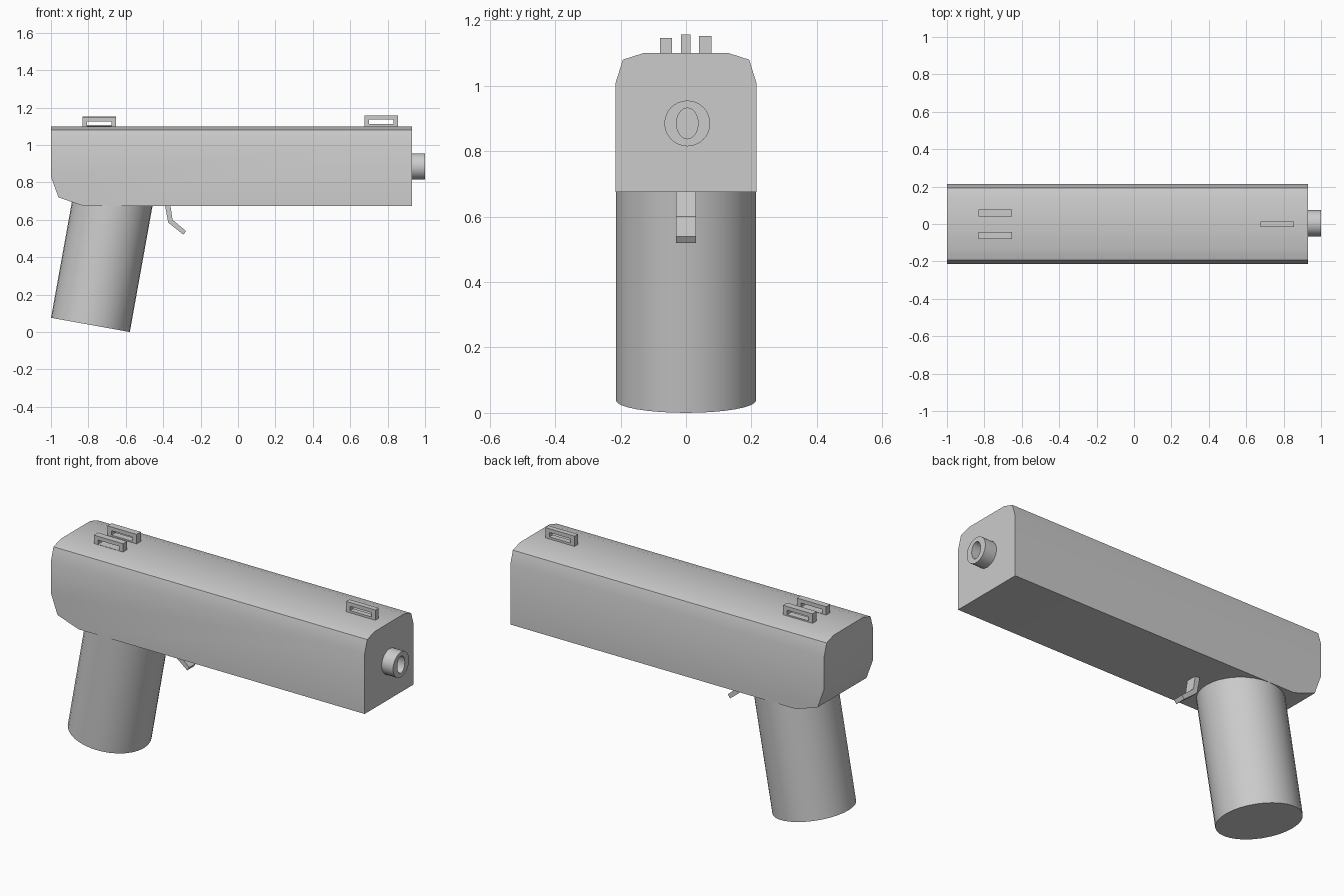
import bpy, bmesh, math
from mathutils import Vector, Matrix

if "Cube" in bpy.data.objects:
    bpy.data.objects.remove(bpy.data.objects["Cube"])


def finish(bm, name, smooth=True):
    bmesh.ops.recalc_face_normals(bm, faces=bm.faces)
    mesh = bpy.data.meshes.new(name)
    bm.to_mesh(mesh)
    bm.free()
    ob = bpy.data.objects.new(name, mesh)
    bpy.context.collection.objects.link(ob)
    if smooth:
        bpy.ops.object.select_all(action='DESELECT')
        ob.select_set(True)
        bpy.context.view_layer.objects.active = ob
        bpy.ops.object.shade_smooth_by_angle(angle=math.radians(30))
    return ob


def extrude(points, offset):
    """Solid made by pushing a closed outline along an offset."""
    bm = bmesh.new()
    face = bm.faces.new([bm.verts.new(p) for p in points])
    res = bmesh.ops.extrude_face_region(bm, geom=[face], use_keep_orig=True)
    verts = [g for g in res['geom'] if isinstance(g, bmesh.types.BMVert)]
    bmesh.ops.translate(bm, verts=verts, vec=offset)
    return bm


def tube(name, outer, inner, offset):
    """Closed ring between two outlines with equal point counts."""
    bm = bmesh.new()
    off = Vector(offset)
    loops = [[bm.verts.new(Vector(p) + d) for p in pts]
             for pts, d in ((outer, off * 0), (outer, off), (inner, off), (inner, off * 0))]
    n = len(outer)
    for k in range(4):
        a, b = loops[k], loops[(k + 1) % 4]
        for i in range(n):
            j = (i + 1) % n
            bm.faces.new((a[i], a[j], b[j], b[i]))
    return finish(bm, name)


# Body: chamfered section along x, lower rear corner trimmed in two cuts
half = [(0.215, 0.675), (0.215, 1.01), (0.193, 1.08), (0.13, 1.10)]
section = half + [(-y, z) for y, z in reversed(half)]
bm = extrude([(-1.0, y, z) for y, z in section], (1.93, 0, 0))
rear = [(-1.0, 0.83), (-0.96, 0.72), (-0.83, 0.675)]
for (x0, z0), (x1, z1) in zip(rear, rear[1:]):
    res = bmesh.ops.bisect_plane(
        bm, geom=bm.verts[:] + bm.edges[:] + bm.faces[:], dist=1e-5,
        plane_co=(x0, 0, z0), plane_no=(z1 - z0, 0, x0 - x1), clear_outer=True)
    cut = [g for g in res['geom_cut'] if isinstance(g, bmesh.types.BMEdge)]
    bmesh.ops.holes_fill(bm, edges=cut, sides=0)
finish(bm, "body")

# Grip: round, leaning back
bm = bmesh.new()
bmesh.ops.create_cone(bm, cap_ends=True, segments=32, radius1=0.214, radius2=0.214,
                      depth=0.72, matrix=Matrix.Translation((0, 0, 0.36)))
bmesh.ops.transform(bm, verts=bm.verts, matrix=Matrix.Translation((-0.789, 0, 0.038))
                    @ Matrix.Rotation(math.radians(10.2), 4, 'Y'))
finish(bm, "grip")


# Muzzle: round outside, oval bore
def ellipse(ry, rz, n=32):
    return [(0.93, 0.004 + ry * math.cos(2 * math.pi * i / n),
             0.885 + rz * math.sin(2 * math.pi * i / n)) for i in range(n)]


tube("muzzle", ellipse(0.07, 0.07), ellipse(0.033, 0.047), (0.07, 0, 0))

# Trigger: bent strip
trigger = [(-0.395, 0.70), (-0.365, 0.70), (-0.35, 0.60), (-0.278, 0.54),
           (-0.292, 0.52), (-0.373, 0.585)]
finish(extrude([(x, -0.03, z) for x, z in trigger], (0, 0.06, 0)), "trigger", False)


# Sights: slotted blocks sunk slightly into the top
def rect(x, y, z, hx, hz):
    return [(x + sx * hx, y, z + sz * hz) for sx, sz in ((-1, -1), (1, -1), (1, 1), (-1, 1))]


for name, x, y, top, w in (("front_sight", 0.766, -0.001, 1.157, 0.029),
                           ("rear_sight_left", -0.742, 0.059, 1.1525, 0.037),
                           ("rear_sight_right", -0.742, -0.061, 1.1465, 0.036)):
    tube(name, rect(x, y - w / 2, top - 0.033, 0.09, 0.033),
         rect(x, y - w / 2, top - 0.033, 0.065, 0.012), (0, w, 0))
